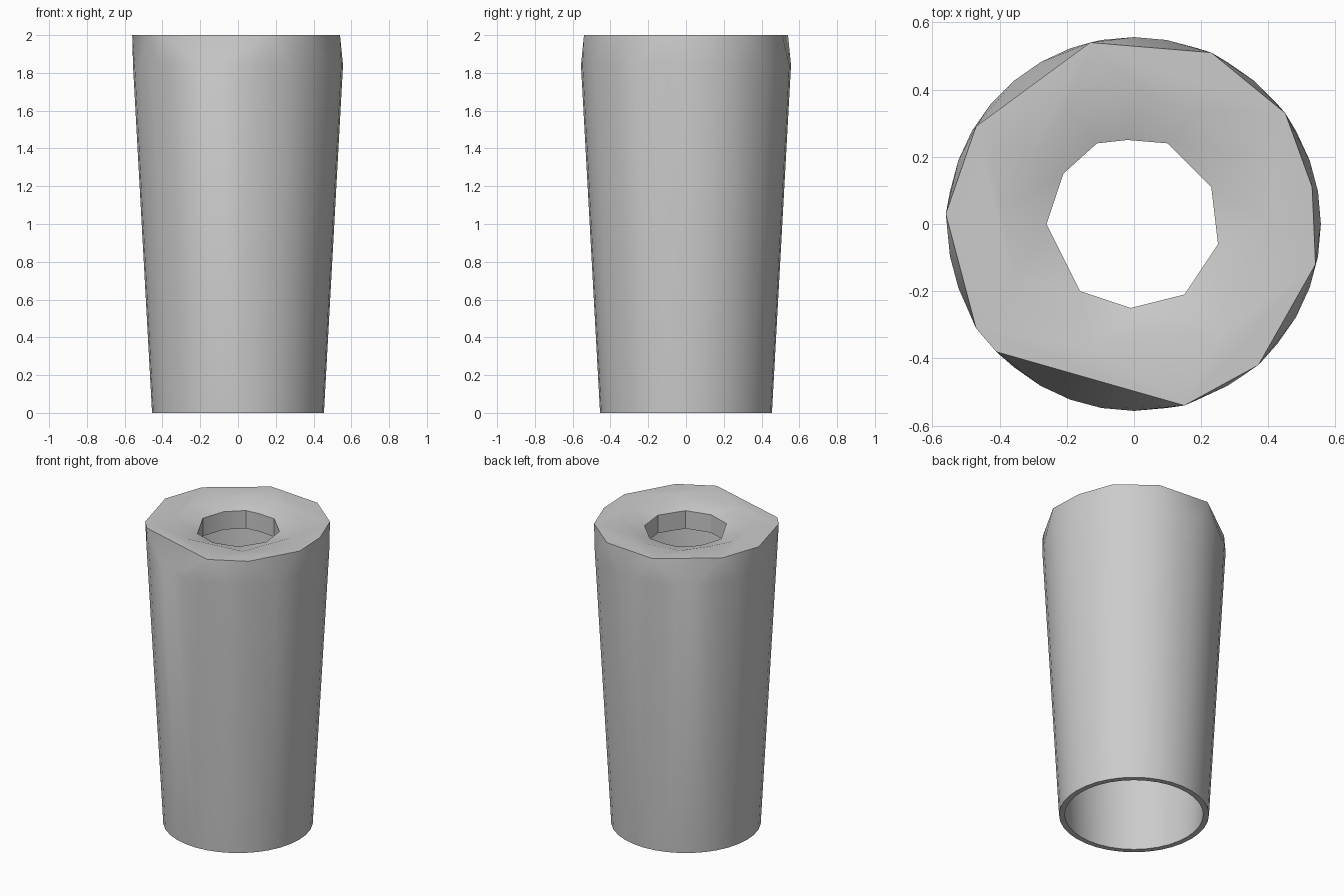
import bpy, bmesh, math

cube = bpy.data.objects.get("Cube")
if cube:
    bpy.data.objects.remove(cube)

SIDES = 36
bm = bmesh.new()


def angle(v):
    return math.atan2(v.co.y, v.co.x) % math.tau


def ring(radius, z):
    """Regular loop of vertices at one height."""
    steps = [math.tau * i / SIDES for i in range(SIDES)]
    return [bm.verts.new((radius * math.cos(a), radius * math.sin(a), z)) for a in steps]


def outline(points, z):
    """Irregular loop, sorted by angle."""
    return sorted((bm.verts.new((x, y, z)) for x, y in points), key=angle)


def skin(low, high):
    """Stitch two loops of any vertex count, moving round by angle."""
    def middle(loop, i):
        n = len(loop)
        a = angle(loop[i % n])
        return a + ((angle(loop[(i + 1) % n]) - a) % math.tau) / 2

    i = j = 0
    while i < len(low) or j < len(high):
        a, b = low[i % len(low)], high[j % len(high)]
        step_low = j == len(high) or (i < len(low) and middle(low, i) <= middle(high, j))
        if step_low:
            i += 1
            bm.faces.new((a, low[i % len(low)], b))
        else:
            j += 1
            bm.faces.new((a, high[j % len(high)], b))


# Worn outlines of the top: outer edge, recess edge and central hole
rim = [(-.56, .03), (-.47, .29), (-.13, .54), (.23, .51), (.45, .33), (.53, .11),
       (.54, -.12), (.37, -.42), (.15, -.54), (-.41, -.38), (-.47, -.31)]
recess = [(.04, .39), (.18, .34), (.34, .21), (.39, .01), (.26, -.32), (-.13, -.37),
          (-.36, -.17), (-.39, .05), (-.31, .2), (-.2, .35)]
hole = [(-.02, .25), (-.11, .24), (-.21, .15), (-.26, 0), (-.16, -.2), (-.01, -.25),
        (.15, -.21), (.25, -.06), (.23, .11), (.1, .24)]

# Loops follow the wall: outside, over the top, then down the hollow inside
loops = [ring(.455, 0), ring(.556, 1.84), outline(rim, 2), outline(recess, 2),
         outline(hole, 1.96), outline(hole, 1.84), ring(.51, 1.84), ring(.42, 0)]
for low, high in zip(loops, loops[1:] + loops[:1]):
    skin(low, high)
bmesh.ops.recalc_face_normals(bm, faces=bm.faces)
bmesh.ops.dissolve_limit(bm, angle_limit=.002, verts=bm.verts, edges=bm.edges)

mesh = bpy.data.meshes.new("tapered_sleeve")
bm.to_mesh(mesh)
bm.free()
sleeve = bpy.data.objects.new("tapered_sleeve", mesh)
bpy.context.collection.objects.link(sleeve)

# Plain grey material
grey = bpy.data.materials.new("light grey")
grey.use_nodes = True
colour = (.6, .6, .6, 1)
grey.diffuse_color = colour
grey.node_tree.nodes["Principled BSDF"].inputs["Base Color"].default_value = colour
mesh.materials.append(grey)

bpy.context.view_layer.objects.active = sleeve
sleeve.select_set(True)
bpy.ops.object.shade_smooth_by_angle(angle=math.radians(30))
